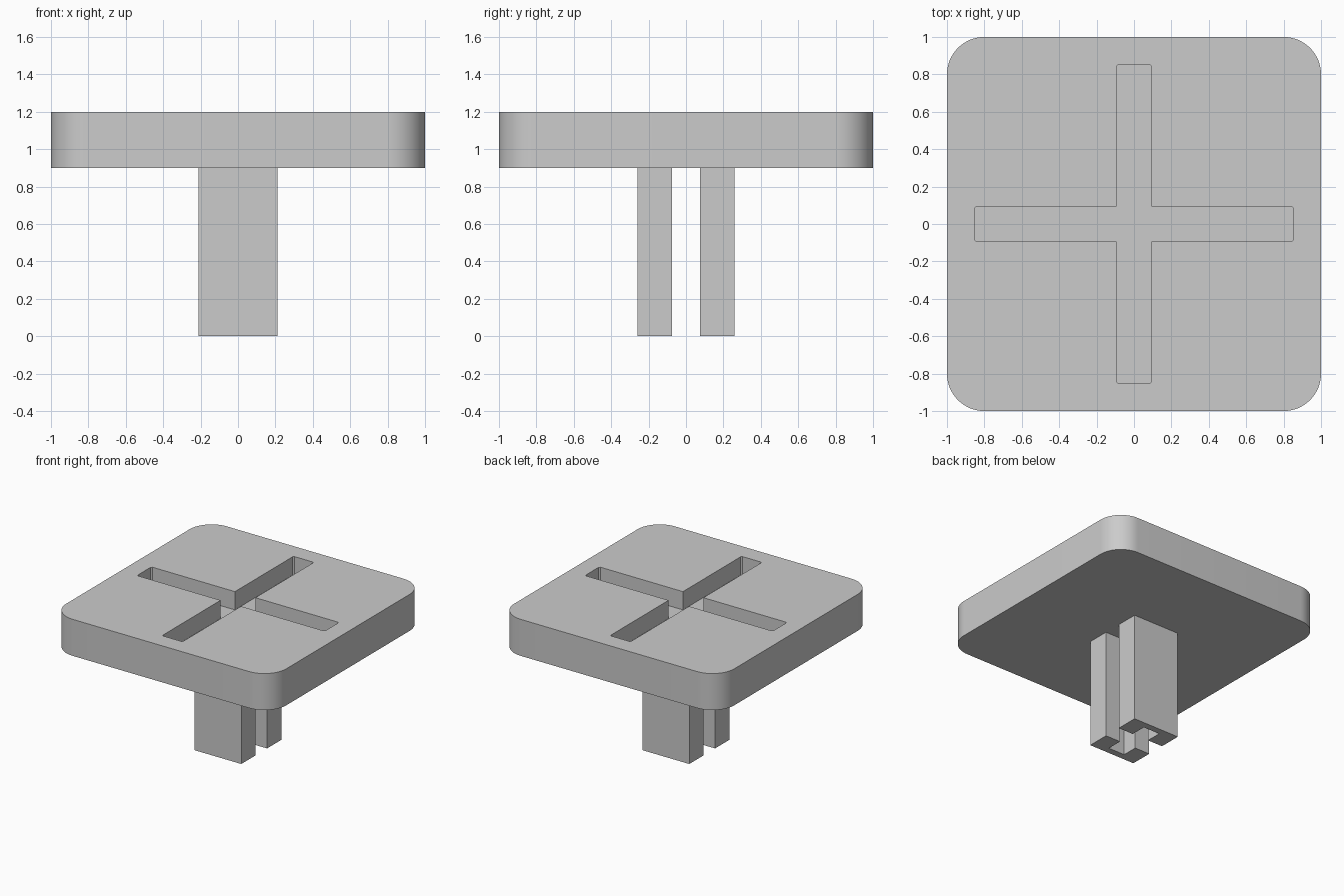
import bpy, bmesh, math

cube = bpy.data.objects.get("Cube")
if cube:
    bpy.data.objects.remove(cube, do_unlink=True)

grey = bpy.data.materials.new("plain grey")
grey.use_nodes = True
colour = (0.6, 0.6, 0.6, 1)
grey.diffuse_color = colour
grey.node_tree.nodes["Principled BSDF"].inputs["Base Color"].default_value = colour


def prism(name, outline, z0, z1):
    """Extrude a counter-clockwise outline from z0 up to z1."""
    bm = bmesh.new()
    base = bm.faces.new([bm.verts.new((x, y, z0)) for x, y in outline])
    top = bmesh.ops.extrude_face_region(bm, geom=[base])["geom"]
    verts = [v for v in top if isinstance(v, bmesh.types.BMVert)]
    bmesh.ops.translate(bm, verts=verts, vec=(0, 0, z1 - z0))
    bmesh.ops.recalc_face_normals(bm, faces=bm.faces[:])
    mesh = bpy.data.meshes.new(name)
    bm.to_mesh(mesh)
    bm.free()
    mesh.materials.append(grey)
    obj = bpy.data.objects.new(name, mesh)
    bpy.context.collection.objects.link(obj)
    return obj


def activate(obj):
    bpy.ops.object.select_all(action="DESELECT")
    obj.select_set(True)
    bpy.context.view_layer.objects.active = obj


def rounded_square(half, radius, steps):
    points = []
    for sx, sy, start in ((1, 1, 0), (-1, 1, 90), (-1, -1, 180), (1, -1, 270)):
        for i in range(steps + 1):
            a = math.radians(start + 90 * i / steps)
            points.append((sx * (half - radius) + radius * math.cos(a),
                           sy * (half - radius) + radius * math.sin(a)))
    return points


def cross(length, width, chamfer):
    """Plus-shaped outline with slightly eased arm ends."""
    l, w, c = length, width, chamfer
    arm = [(l, -w + c), (l, w - c), (l - c, w), (w, w), (w, l - c)]
    points = []
    for turn in range(4):
        for x, y in arm[:4] :
            for _ in range(turn):
                x, y = -y, x
            points.append((x, y))
        # start of the next arm
        x, y = w, l - c
        for _ in range(turn):
            x, y = -y, x
        points.append((x, y))
    # each arm ends on its own clockwise eased corner
    return points


# Rounded slab with a cross-shaped pocket in its top
slab = prism("top_slab", rounded_square(1.0, 0.2, 16), 0.9, 1.2)
cutter = prism("pocket_cutter", cross(0.853, 0.093, 0.01), 1.05, 1.3)
cutter.hide_render = True
cut = slab.modifiers.new("pocket", "BOOLEAN")
cut.operation = "DIFFERENCE"
cut.solver = "EXACT"
cut.object = cutter
activate(slab)
bpy.ops.object.modifier_apply(modifier=cut.name)
bpy.data.objects.remove(cutter, do_unlink=True)
bpy.ops.object.shade_smooth_by_angle(angle=math.radians(30))

# Two facing prongs, each a channel open towards the centre
half_x, inner, outer, notch, notch_y = 0.212, 0.075, 0.26, 0.075, 0.205
channel = [(-half_x, inner), (-notch, inner), (-notch, notch_y), (notch, notch_y),
           (notch, inner), (half_x, inner), (half_x, outer), (-half_x, outer)]
for name, side in (("back_prong", 1), ("front_prong", -1)):
    prism(name, [(side * x, side * y) for x, y in channel], 0, 0.9)
